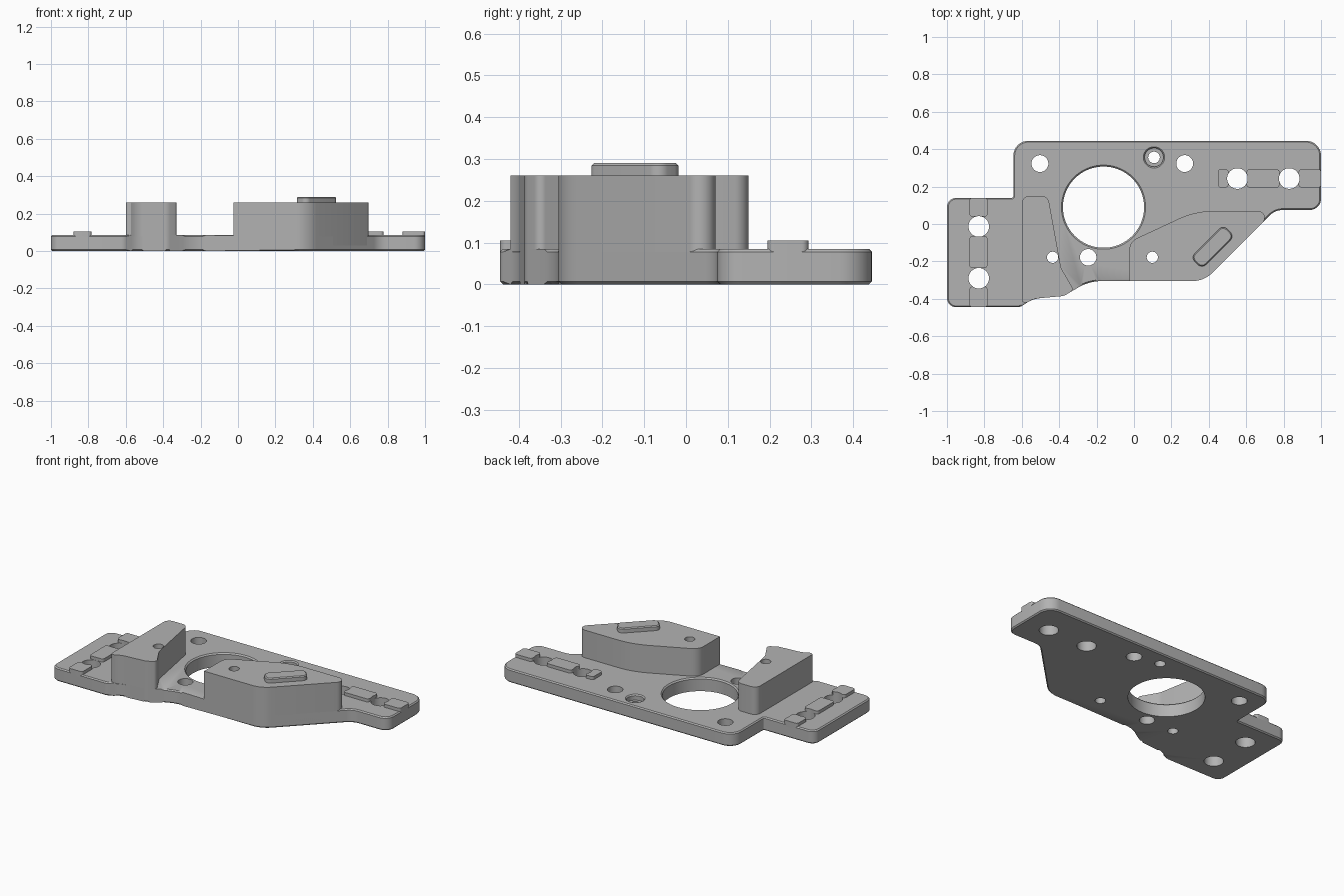
import bpy, bmesh, math
from mathutils import Vector

cube = bpy.data.objects.get("Cube")
if cube:
    bpy.data.objects.remove(cube, do_unlink=True)

PLATE_TOP, RIB_TOP, BOSS_TOP, KEY_TOP = 0.085, 0.105, 0.26, 0.29

grey = bpy.data.materials.new("machined grey")
grey.use_nodes = True
color = (0.45, 0.45, 0.45, 1)
grey.diffuse_color = color
grey.node_tree.nodes["Principled BSDF"].inputs["Base Color"].default_value = color


def fillet(corners, steps=8):
    """Turn (x, y, radius) corners into an outline with rounded corners."""
    out = []
    for i, (x, y, r) in enumerate(corners):
        p = Vector((x, y))
        a = (Vector(corners[i - 1][:2]) - p).normalized()
        b = (Vector(corners[(i + 1) % len(corners)][:2]) - p).normalized()
        half = a.angle(b) / 2
        if r == 0:
            out.append(p)
            continue
        center = p + (a + b).normalized() * r / math.sin(half)
        start = p + a * r / math.tan(half) - center
        end = p + b * r / math.tan(half) - center
        sweep = math.atan2(start.cross(end), start.dot(end))
        for k in range(steps + 1):
            t = sweep * k / steps
            c, s = math.cos(t), math.sin(t)
            out.append(center + Vector((start.x * c - start.y * s, start.x * s + start.y * c)))
    return out


def add_object(name, bm):
    bmesh.ops.recalc_face_normals(bm, faces=bm.faces)
    mesh = bpy.data.meshes.new(name)
    bm.to_mesh(mesh)
    bm.free()
    mesh.materials.append(grey)
    obj = bpy.data.objects.new(name, mesh)
    bpy.context.collection.objects.link(obj)
    return obj


def prism(name, corners, z0, z1, chamfer=0, chamfer_ends=()):
    """Extrude a rounded outline and chamfer the chosen end heights."""
    bm = bmesh.new()
    base = bm.faces.new([bm.verts.new((p.x, p.y, z0)) for p in fillet(corners)])
    top = bmesh.ops.extrude_face_region(bm, geom=[base], use_keep_orig=True)
    for v in top["geom"]:
        if isinstance(v, bmesh.types.BMVert):
            v.co.z = z1
    if chamfer:
        rims = [e for e in bm.edges if any(all(abs(v.co.z - z) < 1e-5 for v in e.verts)
                                           for z in chamfer_ends)]
        bmesh.ops.bevel(bm, geom=rims, offset=chamfer, segments=1, affect='EDGES')
    return add_object(name, bm)


def lathe(bm, x, y, profile, n=48):
    """Closed turned solid from (height, radius) pairs."""
    rings = [[bm.verts.new((x + r * math.cos(math.tau * k / n),
                            y + r * math.sin(math.tau * k / n), z)) for k in range(n)]
             for z, r in profile]
    for lo, hi in zip(rings, rings[1:]):
        for k in range(n):
            j = (k + 1) % n
            bm.faces.new((lo[k], lo[j], hi[j], hi[k]))
    bm.faces.new(rings[0][::-1])
    bm.faces.new(rings[-1])


# Base plate
plate = prism("base_plate", [
    (-1, -0.445, 0.05), (-0.61, -0.445, 0.05), (-0.54, -0.4, 0.15),
    (-0.375, -0.385, 0.06), (-0.24, -0.305, 0.25), (0.375, -0.305, 0.15),
    (0.755, 0.075, 0.1), (1, 0.075, 0.06), (1, 0.445, 0.08),
    (-0.645, 0.445, 0.08), (-0.645, 0.14, 0.01), (-1, 0.14, 0.05),
], 0, PLATE_TOP, 0.007, (0, PLATE_TOP))

# Raised bosses, flush with the front edge of the plate
right_boss = prism("right_boss", [
    (-0.6, -0.42, 0.015), (-0.571, -0.42, 0), (-0.54, -0.4, 0.12),
    (-0.375, -0.385, 0.06), (-0.322, -0.353, 0.02), (-0.39, -0.235, 0.08),
    (-0.46, 0.15, 0.04), (-0.6, 0.15, 0.04),
], 0.03, BOSS_TOP)
left_boss = prism("left_boss", [
    (-0.025, -0.305, 0), (0.375, -0.305, 0.15), (0.75, 0.07, 0.036),
    (0.329, 0.07, 0.45), (-0.025, -0.095, 0.07),
], 0.03, BOSS_TOP)

# Locating ribs beside the mounting holes
ribs = []


def rib(name, x0, x1, y0, y1):
    r = 0.016
    ribs.append(prism(name, [(x0, y0, r), (x1, y0, r), (x1, y1, r), (x0, y1, r)],
                      PLATE_TOP - 0.02, RIB_TOP))


for part, lo, hi in (("front", -0.445, -0.335), ("middle", -0.235, -0.065), ("back", 0.04, 0.14)):
    rib("right_rib_" + part, -0.88, -0.783, lo, hi)
for part, lo, hi in (("inner", 0.448, 0.505), ("middle", 0.602, 0.778), ("outer", 0.88, 1)):
    rib("left_rib_" + part, lo, hi, 0.195, 0.293)

# Slanted key on the left boss
L, W, R = 0.1225, 0.0425, 0.03
key = prism("slanted_key", [(-L, -W, R), (L, -W, R), (L, W, R), (-L, W, R)],
            -0.01, KEY_TOP - BOSS_TOP, 0.006, (KEY_TOP - BOSS_TOP,))
key.location = (0.42, -0.122, BOSS_TOP)
key.rotation_euler.z = math.radians(45)

# Hole cutters: plain holes, chamfered bore and counterbored hole
bm = bmesh.new()
plain = [(-0.435, -0.178, 0.03), (0.098, -0.178, 0.03), (-0.245, -0.178, 0.044),
         (-0.503, 0.323, 0.045), (0.271, 0.323, 0.045)]
plain += [(-0.83, y, 0.055) for y in (-0.013, -0.29)]
plain += [(x, 0.243, 0.055) for x in (0.553, 0.83)]
for x, y, r in plain:
    lathe(bm, x, y, [(-0.1, r), (0.4, r)])
lathe(bm, -0.163, 0.09, [(-0.1, 0.217), (PLATE_TOP - 0.008, 0.217),
                         (PLATE_TOP, 0.225), (0.4, 0.225)], 96)
lathe(bm, 0.107, 0.356, [(-0.1, 0.031), (0.05, 0.031), (0.05, 0.05),
                         (PLATE_TOP - 0.007, 0.05), (PLATE_TOP, 0.057), (0.4, 0.057)])
cutter = add_object("hole_cutter", bm)
cutter.hide_render = True

drilled = [plate, left_boss, right_boss] + ribs
for obj in drilled:
    mod = obj.modifiers.new("holes", 'BOOLEAN')
    mod.operation, mod.solver, mod.object = 'DIFFERENCE', 'EXACT', cutter
bpy.context.view_layer.update()
graph = bpy.context.evaluated_depsgraph_get()
cut = [bpy.data.meshes.new_from_object(o.evaluated_get(graph)) for o in drilled]
for obj, mesh in zip(drilled, cut):
    obj.modifiers.clear()
    obj.data = mesh
bpy.data.objects.remove(cutter, do_unlink=True)

# Smooth curved walls, crisp edges
for obj in drilled + [key]:
    obj.data.shade_smooth()
    obj.data.set_sharp_from_angle(angle=math.radians(30))
